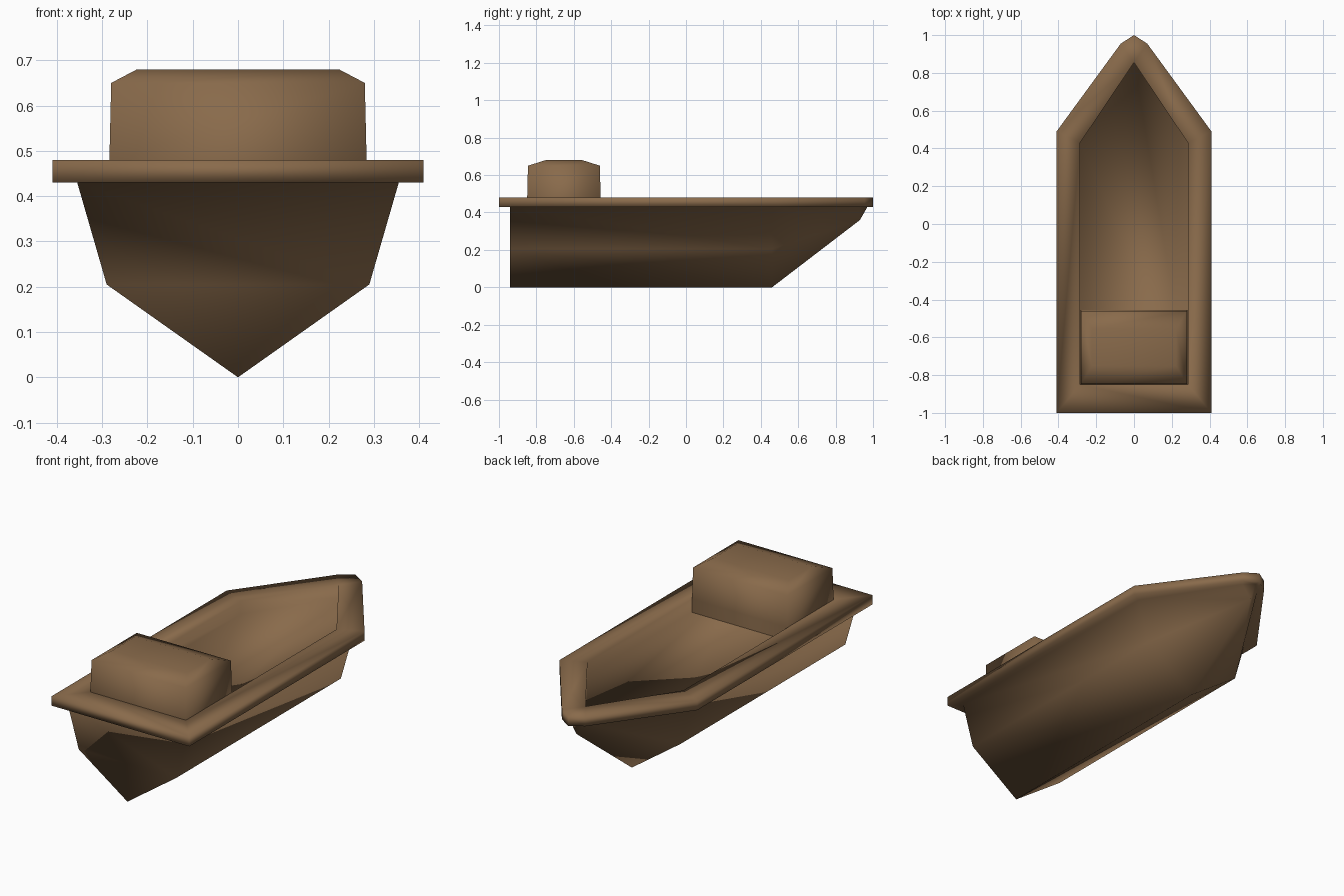
import bpy, bmesh

if "Cube" in bpy.data.objects:
    bpy.data.objects.remove(bpy.data.objects["Cube"])

wood = bpy.data.materials.new("brown_wood")
wood.diffuse_color = (0.25, 0.145, 0.07, 1)
wood.use_nodes = True
wood.node_tree.nodes["Principled BSDF"].inputs["Base Color"].default_value = wood.diffuse_color


def loft(name, loops, cap_first=True, cap_last=False):
    """Skin equal-length loops of points; coincident points are welded."""
    bm = bmesh.new()
    cache = {}

    def vert(p):
        key = tuple(round(c, 4) for c in p)
        if key not in cache:
            cache[key] = bm.verts.new(key)
        return cache[key]

    def face(points):
        vs = list(dict.fromkeys(vert(p) for p in points))
        if len(vs) > 2:
            bm.faces.new(vs)

    for a, b in zip(loops, loops[1:]):
        for i in range(len(a)):
            j = (i + 1) % len(a)
            face([a[i], a[j], b[j], b[i]])
    if cap_first:
        face(loops[0])
    if cap_last:
        face(loops[-1])
    bmesh.ops.recalc_face_normals(bm, faces=bm.faces[:])
    for f in bm.faces:
        f.smooth = True
    me = bpy.data.meshes.new(name)
    bm.to_mesh(me)
    bm.free()
    me.materials.append(wood)
    ob = bpy.data.objects.new(name, me)
    bpy.context.collection.objects.link(ob)
    return ob


def boat_loop(stern, side, shoulder, tip):
    """Mirrored outline from four points on the +x half."""
    m = lambda p: (-p[0], p[1], p[2])
    return [m(stern), stern, side, shoulder, tip, m(shoulder), m(side)]


def rim(z):
    return boat_loop((.41, -1, z), (.41, .49, z), (.07, .955, z), (0, 1, z))


def well(z):
    return boat_loop((.285, -.85, z), (.285, .43, z), (0, .855, z), (0, .855, z))


# Hull with rim and sunken deck, from deck floor out over the rim to the keel
bow = (0, .93, .36)
loft("hull", [
    well(.41), well(.48), rim(.48), rim(.43),
    boat_loop((.355, -.94, .43), (.355, .46, .43), (.05, .925, .43), (0, .97, .43)),
    boat_loop((.29, -.94, .205), (.29, .46, .205), bow, bow),
    boat_loop((0, -.94, 0), (0, .46, 0), bow, bow),
])


# Cabin with bevelled roof
def box_loop(x, y0, y1, z):
    return [(-x, y0, z), (x, y0, z), (x, y1, z), (-x, y1, z)]


loft("cabin", [
    box_loop(.284, -.849, -.455, .41),
    box_loop(.284, -.849, -.457, .48),
    box_loop(.28, -.845, -.46, .65),
    box_loop(.223, -.75, -.555, .68),
], cap_first=False, cap_last=True)
